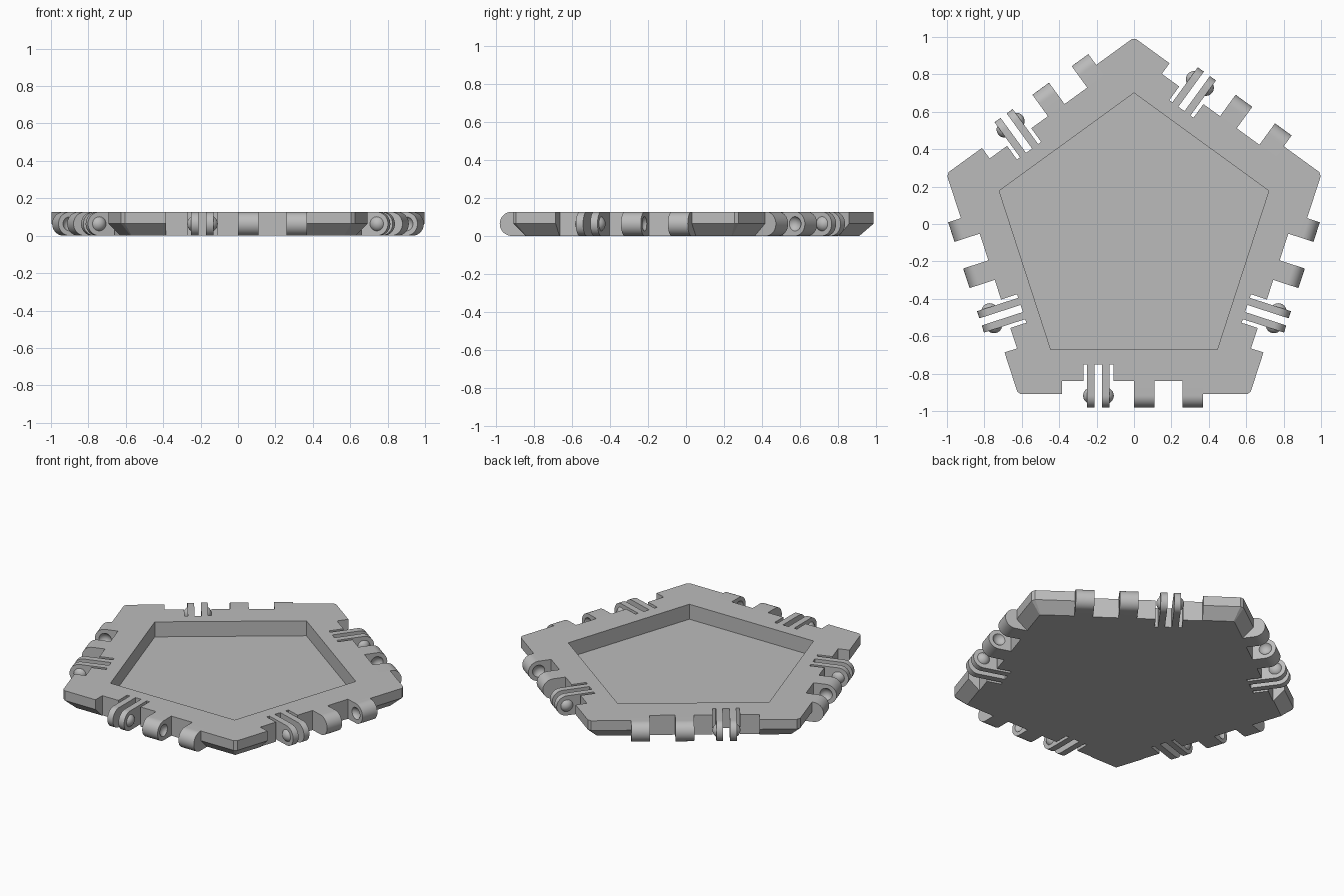
import bpy, bmesh
from math import sin, cos, pi, radians, tan, asin
from mathutils import Matrix, Vector

cube = bpy.data.objects.get("Cube")
if cube:
    bpy.data.objects.remove(cube, do_unlink=True)

HEIGHT = 0.127
RAD = HEIGHT / 2            # hinge barrel radius
CENTRE_Y = -0.057           # pentagon centre
INRADIUS = 0.853
AXIS = -0.861               # hinge axis in the edge frame
NOTCH = -0.783              # back wall of the notches
SLIT = -0.693               # back wall of the clip slits

grey = bpy.data.materials.new("plain_grey")
grey.use_nodes = True
grey.diffuse_color = (0.5, 0.5, 0.5, 1)
grey.node_tree.nodes["Principled BSDF"].inputs["Base Color"].default_value = (0.5, 0.5, 0.5, 1)


def loft(bm, rings):
    """Closed solid through rings of equal point count."""
    rows = [[bm.verts.new(p) for p in ring] for ring in rings]
    n = len(rows[0])
    for a, b in zip(rows, rows[1:]):
        for i in range(n):
            j = (i + 1) % n
            bm.faces.new((a[i], a[j], b[j], b[i]))
    bm.faces.new(rows[0][::-1])
    bm.faces.new(rows[-1])


def make(name, bm):
    bmesh.ops.recalc_face_normals(bm, faces=bm.faces)
    mesh = bpy.data.meshes.new(name)
    bm.to_mesh(mesh)
    bm.free()
    mesh.materials.append(grey)
    obj = bpy.data.objects.new(name, mesh)
    bpy.context.collection.objects.link(obj)
    return obj


def activate(obj):
    bpy.ops.object.select_all(action='DESELECT')
    obj.select_set(True)
    bpy.context.view_layer.objects.active = obj


def cut(obj, cutter):
    mod = obj.modifiers.new("cut", 'BOOLEAN')
    mod.operation = 'DIFFERENCE'
    mod.solver = 'EXACT'
    mod.object = cutter
    activate(obj)
    bpy.ops.object.modifier_apply(modifier=mod.name)
    bpy.data.objects.remove(cutter, do_unlink=True)


def edge_frame(k):
    """Frame of edge k; the three rear-left edges are mirrored."""
    flip = -1 if k >= 2 else 1
    return (Matrix.Translation((0, CENTRE_Y, 0)) @ Matrix.Rotation(k * radians(72), 4, 'Z')
            @ Matrix.Diagonal((flip, 1, 1, 1)))


def pentagon(inradius, z, half_chamfer=0.0):
    """Pentagon with an edge at the front and optionally blunted corners."""
    r = inradius / cos(pi / 5)
    points = []
    for k in range(5):
        a = radians(90 + 72 * k)
        out, side = Vector((cos(a), sin(a), 0)), Vector((-sin(a), cos(a), 0))
        tip = Vector((0, CENTRE_Y, z)) + out * (r - half_chamfer / tan(radians(54)))
        if half_chamfer:
            points += [tip - side * half_chamfer, tip + side * half_chamfer]
        else:
            points.append(tip)
    return points


# Tray body with undercut rim
bm = bmesh.new()
loft(bm, [pentagon(INRADIUS - 0.066, 0, 0.003),
          pentagon(INRADIUS, 0.064, 0.012),
          pentagon(INRADIUS, HEIGHT, 0.012)])
body = make("tray_body", bm)

# Pocket and hinge notches
bm = bmesh.new()
loft(bm, [pentagon(0.613, 0.03), pentagon(0.613, HEIGHT + 0.1)])
outline = [(-0.385, -1.1), (0.37, -1.1), (0.37, NOTCH), (-0.11, NOTCH),
           (-0.11, SLIT), (-0.27, SLIT), (-0.27, NOTCH), (-0.385, NOTCH)]
for k in range(5):
    frame = edge_frame(k)
    loft(bm, [[frame @ Vector((x, y, z)) for x, y in outline] for z in (-0.1, 0.3)])
cut(body, make("notch_cutter", bm))


def knuckle(bm, x0, x1, back):
    """Round-nosed hinge leaf from the back wall to the axis."""
    nose = [(AXIS - RAD * sin(pi * i / 24), RAD + RAD * cos(pi * i / 24)) for i in range(25)]
    profile = [(back, HEIGHT)] + nose + [(back, 0)]
    loft(bm, [[(x, y, z) for y, z in profile] for x in (x0, x1)])


def dome(bm, face, direction):
    """Shallow spherical button on the hinge axis."""
    rise, width = 0.022, 0.038
    ball = (rise ** 2 + width ** 2) / (2 * rise)
    top = asin(width / ball)
    rows = [(-0.004, width)]
    for i in range(8):
        a = top * (1 - i / 7.2)
        rows.append((ball * cos(a) - ball + rise, ball * sin(a)))
    loft(bm, [[(face + direction * h, AXIS + r * cos(pi * i / 14), RAD + r * sin(pi * i / 14))
               for i in range(28)] for h, r in rows])


# Socket knuckles with dimples on the facing sides
bm = bmesh.new()
knuckle(bm, 0.0, 0.11, NOTCH)
knuckle(bm, 0.26, 0.37, NOTCH)
sockets = make("socket_knuckles", bm)
bm = bmesh.new()
dome(bm, 0.11, -1)
dome(bm, 0.26, 1)
cut(sockets, make("dimple_cutter", bm))

# Flexible clip leaves with buttons on the outer sides
bm = bmesh.new()
knuckle(bm, -0.25, -0.21, SLIT)
knuckle(bm, -0.17, -0.13, SLIT)
dome(bm, -0.25, -1)
dome(bm, -0.13, 1)
clips = make("clip_leaves", bm)

for part in (sockets, clips):
    activate(part)
    bpy.ops.object.shade_smooth_by_angle(angle=radians(30))

# Repeat the hinge parts on every edge
sides = ["front", "left", "back_left", "back_right", "right"]
for part in (sockets, clips):
    for k, side in enumerate(sides):
        mesh = part.data.copy()
        mesh.transform(edge_frame(k))
        if k >= 2:
            mesh.flip_normals()
        bpy.context.collection.objects.link(
            bpy.data.objects.new(side + "_" + part.name, mesh))
    bpy.data.objects.remove(part, do_unlink=True)
